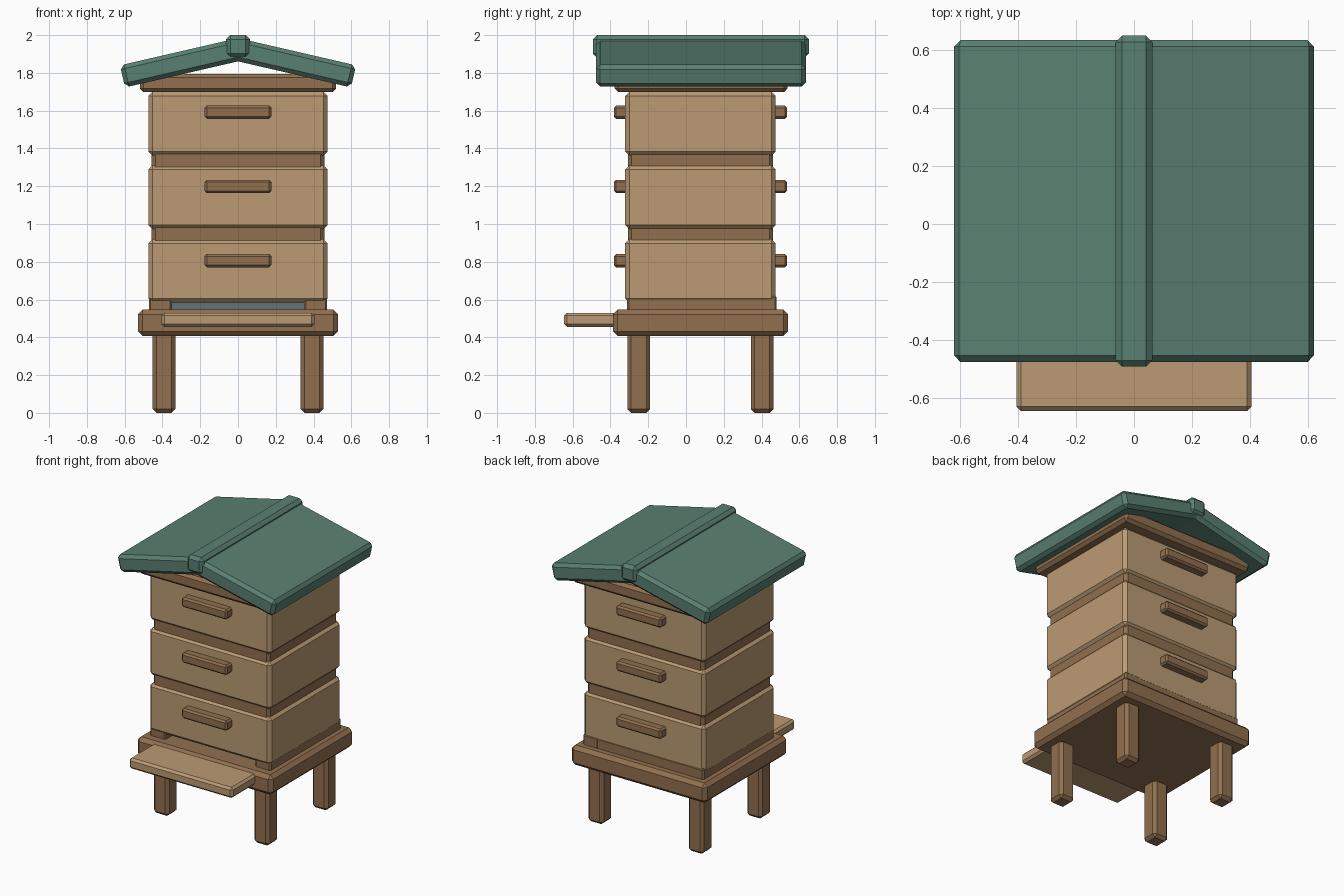
import bpy
from math import radians, sin, cos

if "Cube" in bpy.data.objects:
    bpy.data.objects.remove(bpy.data.objects["Cube"])

CY = 0.077  # depth centre of the hive body


def material(name, rgb):
    m = bpy.data.materials.new(name)
    m.diffuse_color = (*rgb, 1)
    m.use_nodes = True
    m.node_tree.nodes["Principled BSDF"].inputs["Base Color"].default_value = m.diffuse_color
    return m


TAN = material("pale_wood", (0.497, 0.328, 0.174))
BROWN = material("dark_wood", (0.287, 0.162, 0.080))
GREEN = material("green_paint", (0.102, 0.216, 0.168))
SLATE = material("slate", (0.12, 0.17, 0.20))


def box(name, mat, x, y, z, bevel=0.02, tilt=0):
    """Chamfered box from (min, max) ranges, optionally tilted about y."""
    bpy.ops.mesh.primitive_cube_add(size=1)
    ob = bpy.context.object
    ob.name = name
    ob.scale = [r[1] - r[0] for r in (x, y, z)]
    bpy.ops.object.transform_apply(location=False, rotation=False, scale=True)
    ob.location = [(r[0] + r[1]) / 2 for r in (x, y, z)]
    ob.rotation_euler.y = tilt
    ob.data.materials.append(mat)
    if bevel:
        mod = ob.modifiers.new("chamfer", "BEVEL")
        mod.width = bevel
        mod.segments = 1
    return ob


# Stand: four legs, floor and landing board
for sx, side in ((-1, "left"), (1, "right")):
    for cy, end in ((-0.25, "front"), (0.403, "back")):
        cx = sx * 0.392
        box(f"{end}_{side}_leg", BROWN, (cx - 0.06, cx + 0.06),
            (cy - 0.06, cy + 0.06), (0, 0.45), 0.02)
box("stand_floor", BROWN, (-0.53, 0.53), (-0.387, 0.54), (0.407, 0.547), 0.025)
box("landing_board", TAN, (-0.405, 0.405), (-0.645, -0.34), (0.455, 0.53), 0.015)

# Entrance rim, open at the front
for sx, side in ((-1, "left"), (1, "right")):
    xs = sorted((sx * 0.35, sx * 0.472))
    box(f"{side}_entrance_rail", BROWN, xs, (-0.312, 0.48), (0.53, 0.62), 0.01)
box("back_entrance_rail", BROWN, (-0.38, 0.38), (0.36, 0.478), (0.53, 0.62), 0.01)
box("entrance_recess", SLATE, (-0.36, 0.36), (-0.18, 0.37), (0.53, 0.60), 0)

# Three stacked boxes with handles, and recessed spacers between them
for i in range(3):
    z = 0.583 + 0.39 * i
    box(f"hive_box_{i + 1}", TAN, (-0.475, 0.475), (-0.322, 0.475), (z, z + 0.337), 0.022)
    zc = 0.806 + 0.393 * i
    for end, y in (("front", (-0.382, -0.30)), ("back", (0.455, 0.535))):
        box(f"{end}_handle_{i + 1}", BROWN, (-0.177, 0.177), y,
            (zc - 0.035, zc + 0.035), 0.012)
    if i < 2:
        box(f"spacer_{i + 1}", BROWN, (-0.457, 0.457), (-0.308, 0.461),
            (z + 0.30, z + 0.43), 0.02)

# Inner cover under the roof
box("inner_cover", BROWN, (-0.52, 0.52), (-0.378, 0.538), (1.698, 1.795), 0.02)

# Gable roof: two tilted panels and a ridge cap
A, L, T = radians(13), 0.64, 0.12
for sx, side in ((-1, "left"), (1, "right")):
    cx = -0.598 + cos(A) * L / 2 - sin(A) * T / 2
    cz = 1.723 + sin(A) * L / 2 + cos(A) * T / 2
    panel = box(f"{side}_roof_panel", GREEN, (-L / 2, L / 2), (-0.476, 0.634),
                (-T / 2, T / 2), 0.022, sx * A)
    panel.location.x = -sx * cx
    panel.location.z = cz
box("roof_ridge", GREEN, (-0.063, 0.063), (-0.492, 0.65), (1.88, 2.0), 0.022)
